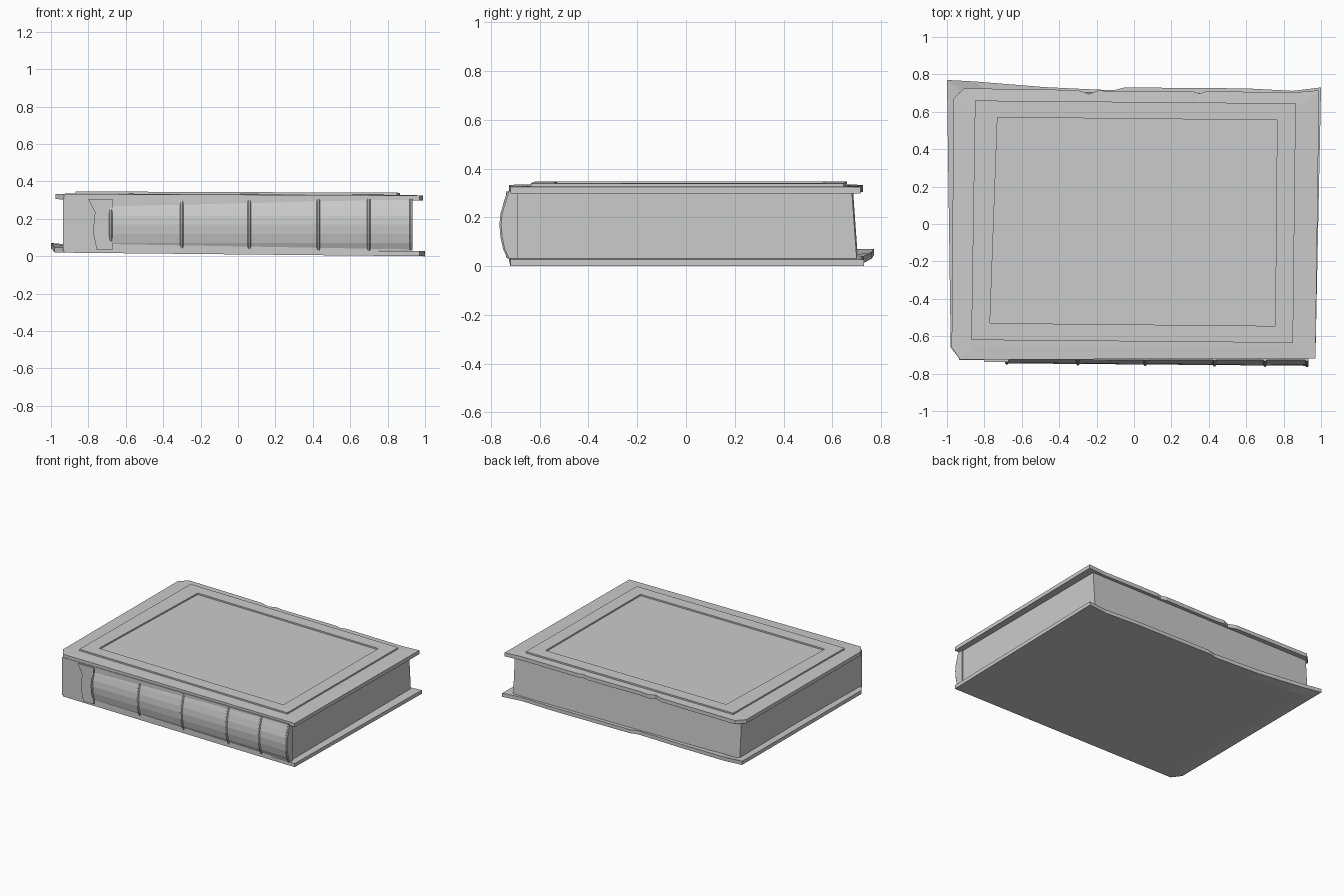
import bpy, bmesh

if "Cube" in bpy.data.objects:
    bpy.data.objects.remove(bpy.data.objects["Cube"])


def loft(name, rings, caps=True):
    """Skin a list of equal-length closed rings; cap the ends or close into a loop."""
    bm = bmesh.new()
    vs = [[bm.verts.new(p) for p in r] for r in rings]
    n = len(rings[0])
    pairs = list(zip(vs, vs[1:])) + ([] if caps else [(vs[-1], vs[0])])
    for a, b in pairs:
        for i in range(n):
            j = (i + 1) % n
            bm.faces.new((a[i], a[j], b[j], b[i]))
    if caps:
        bm.faces.new(vs[0])
        bm.faces.new(vs[-1])
    bmesh.ops.recalc_face_normals(bm, faces=bm.faces)
    me = bpy.data.meshes.new(name)
    bm.to_mesh(me)
    bm.free()
    ob = bpy.data.objects.new(name, me)
    bpy.context.collection.objects.link(ob)
    return ob


def flat(outline, z, s=1.0):
    return [(x * s, y * s, z(x * s, y * s)) for x, y in outline]


def board(name, outline, under, thick, curl):
    """Cover board whose worn rim can curl away from its flat middle."""
    rim_lo = flat(outline, lambda x, y: under(x, y) + curl(x, y))
    rim_hi = [(x, y, z + thick) for x, y, z in rim_lo]
    mid_lo = flat(outline, under, 0.9)
    mid_hi = flat(outline, lambda x, y: under(x, y) + thick, 0.9)
    return loft(name, [mid_lo, rim_lo, rim_hi, mid_hi])


# Bottom board, slightly tilted, with a lifted back left corner
bottom = [(-0.98, -0.66), (-0.93, -0.725), (0.97, -0.72), (1.0, 0.73), (0.85, 0.712),
          (0.6, 0.725), (-0.05, 0.73), (-0.11, 0.715), (-0.23, 0.72), (-0.48, 0.732),
          (-0.85, 0.762), (-1.0, 0.77)]
board("bottom_cover", bottom, lambda x, y: 0.01 - 0.01 * x, 0.027,
      lambda x, y: 0.024 if y > 0.765 else (0.012 if y > 0.75 else 0))

# Top board with a ragged back edge
top = [(-0.975, -0.66), (-0.93, -0.725), (0.97, -0.72), (0.99, 0.715), (0.85, 0.703),
       (0.39, 0.71), (0.35, 0.698), (0.31, 0.71), (-0.12, 0.708), (-0.19, 0.715),
       (-0.24, 0.695), (-0.3, 0.715), (-0.5, 0.72), (-0.91, 0.725), (-0.965, 0.67)]
cover_z = lambda x, y: 0.304 - 0.004 * x
board("top_cover", top, cover_z, 0.028, lambda x, y: -0.003)

# Raised border on the top board, around a sunken panel
outer = [(-0.87, -0.62), (0.85, -0.635), (0.865, 0.645), (-0.85, 0.66)]
inner = [(-0.77, -0.53), (0.755, -0.545), (0.765, 0.555), (-0.73, 0.57)]
low = lambda x, y: cover_z(x, y) + 0.022
high = lambda x, y: cover_z(x, y) + 0.039
loft("raised_border", [flat(outer, low), flat(outer, high),
                       flat(inner, high), flat(inner, low)], caps=False)

# Page block
loft("page_block", [
    [(-0.935, -0.728, 0.03), (0.925, -0.728, 0.03), (0.93, 0.70, 0.03), (-0.935, 0.705, 0.03)],
    [(-0.935, -0.728, 0.31), (0.925, -0.728, 0.31), (0.93, 0.68, 0.31), (-0.935, 0.685, 0.31)]])

# Rounded spine, its last section worn flat at the upper right
arc = [(-0.725, 0.03), (-0.743, 0.07), (-0.754, 0.12), (-0.758, 0.17),
       (-0.754, 0.215), (-0.743, 0.26), (-0.728, 0.305)]


def section(x, out=0.0, worn=False):
    shift = 0.008 * (0.92 - x)
    pts = []
    for y, z in arc:
        if worn and z > 0.22:
            y = -0.754 + (z - 0.215) * 0.31
        pts.append((x, y + shift - out, z))
    return pts + [(x, -0.69, 0.305), (x, -0.69, 0.03)]


loft("spine", [section(-0.685), section(0.70), section(0.928, worn=True)])

# Spine bands
for i, x in enumerate((-0.68, -0.30, 0.06, 0.43, 0.70, 0.925)):
    worn = x > 0.9
    loft(f"spine_band_{i + 1}", [section(x - 0.009, 0.0, worn), section(x - 0.004, 0.007, worn),
                                 section(x + 0.004, 0.007, worn), section(x + 0.009, 0.0, worn)])

# Torn strip of spine lining beside the first band
torn = [(-0.67, 0.035), (-0.67, 0.305), (-0.80, 0.305), (-0.765, 0.235),
        (-0.775, 0.13), (-0.755, 0.035)]
loft("torn_lining", [[(x, y, z) for x, z in torn] for y in (-0.72, -0.738)])
